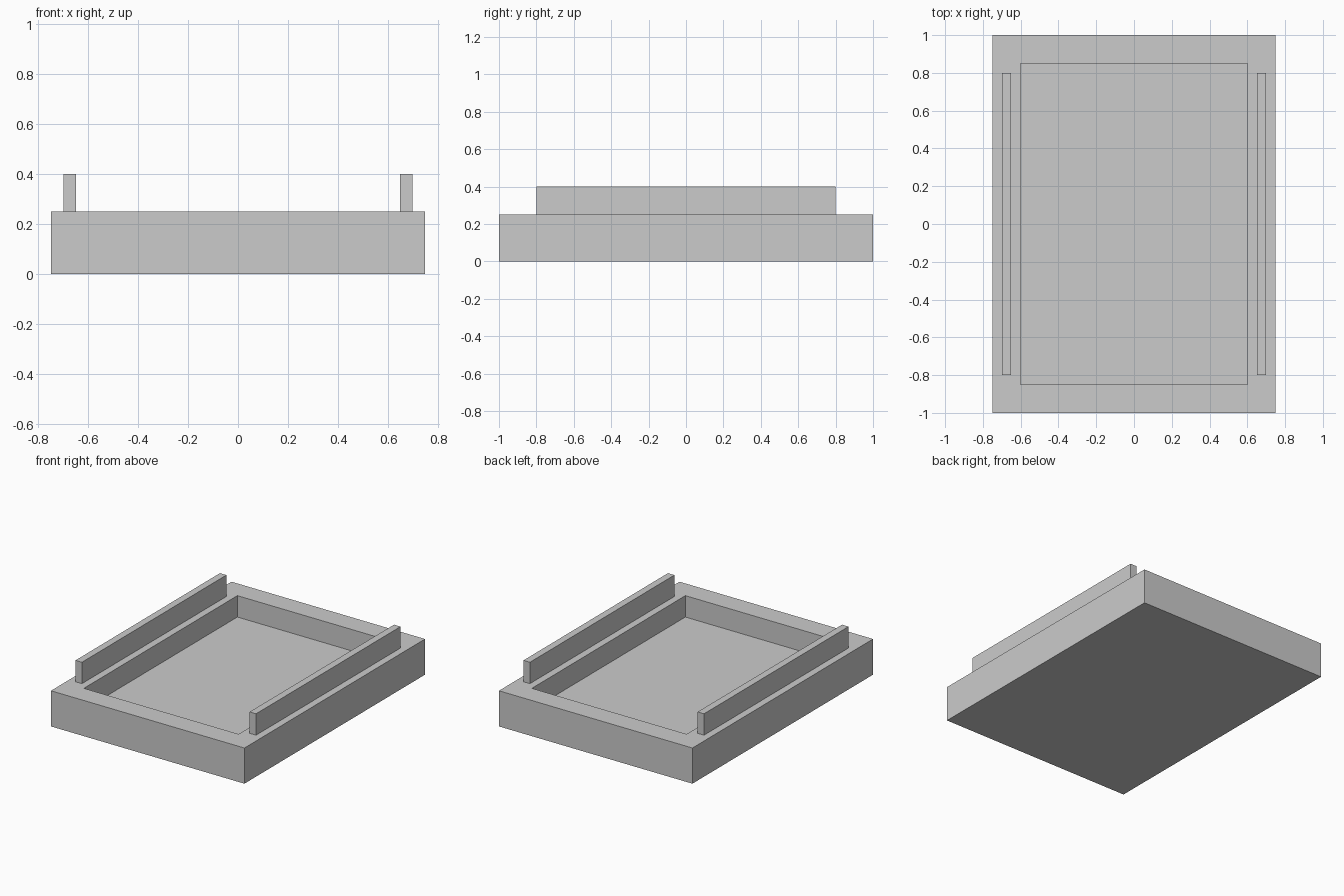
import bpy, bmesh
from mathutils import Matrix, Vector

if "Cube" in bpy.data.objects:
    bpy.data.objects.remove(bpy.data.objects["Cube"])


def make_box(name, size, base, pocket=None):
    """Box standing on base; pocket = (rim width, depth) recesses the top."""
    bm = bmesh.new()
    bmesh.ops.create_cube(bm, size=1, matrix=Matrix.Translation((0, 0, size[2] / 2)) @ Matrix.Diagonal((*size, 1)))
    if pocket:
        rim, depth = pocket
        bm.normal_update()
        top = max(bm.faces, key=lambda f: f.normal.z)
        bmesh.ops.inset_individual(bm, faces=[top], thickness=rim, use_even_offset=True)
        # Extrude the inset face straight down to form vertical pocket walls
        floor = bmesh.ops.extrude_discrete_faces(bm, faces=[top])["faces"][0]
        bmesh.ops.translate(bm, verts=floor.verts, vec=Vector((0, 0, -depth)))
        bm.normal_update()
    mesh = bpy.data.meshes.new(name)
    bm.to_mesh(mesh)
    bm.free()
    obj = bpy.data.objects.new(name, mesh)
    obj.location = base
    bpy.context.collection.objects.link(obj)
    return obj


# Tray with a recessed rectangular pocket
make_box("tray", (1.5, 2.0, 0.25), (0, 0, 0), pocket=(0.15, 0.15))

# Side rails standing on the rim
for side, x in (("left", -0.675), ("right", 0.675)):
    make_box(f"{side}_rail", (0.05, 1.6, 0.15), (x, 0, 0.25))
